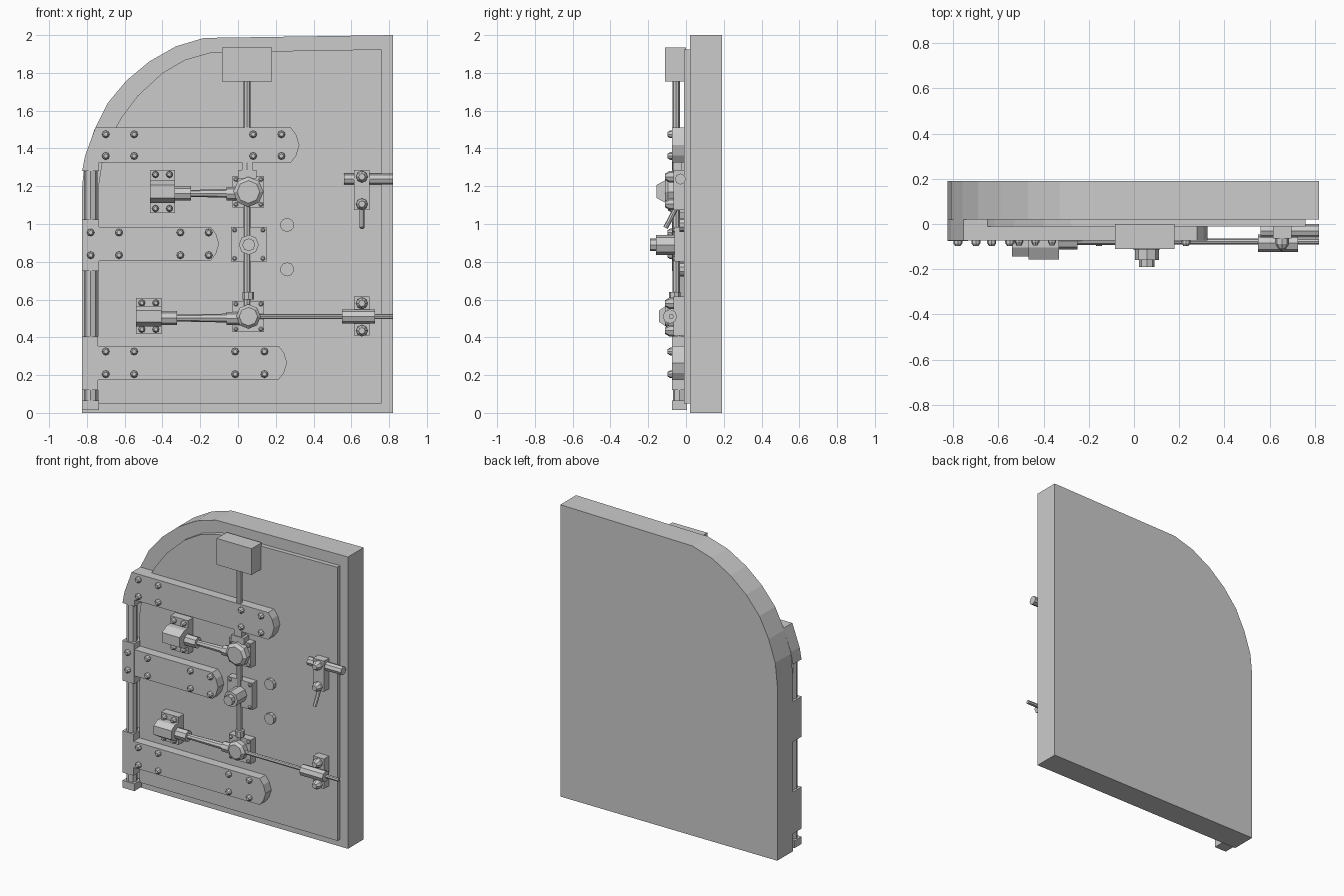
import bpy, bmesh, math
from mathutils import Vector


def prism(name, pts, a, b, axis='Y'):
    """Extrude a polygon: (x, z) points along Y, or (y, z) points along X."""
    bm = bmesh.new()
    at = (lambda p, d: (p[0], d, p[1])) if axis == 'Y' else (lambda p, d: (d, p[0], p[1]))
    lo = [bm.verts.new(at(p, a)) for p in pts]
    hi = [bm.verts.new(at(p, b)) for p in pts]
    bm.faces.new(lo)
    bm.faces.new(hi[::-1])
    for i in range(len(pts)):
        j = (i + 1) % len(pts)
        bm.faces.new((lo[i], hi[i], hi[j], lo[j]))
    bmesh.ops.recalc_face_normals(bm, faces=bm.faces)
    me = bpy.data.meshes.new(name)
    bm.to_mesh(me)
    bm.free()
    ob = bpy.data.objects.new(name, me)
    bpy.context.collection.objects.link(ob)
    return ob


def box(name, x0, x1, y0, y1, z0, z1):
    return prism(name, [(x0, z0), (x1, z0), (x1, z1), (x0, z1)], y0, y1)


def rod(name, p, q, r, r2=None, n=8):
    """Round bar from p to q, tapering from r to r2."""
    p, q = Vector(p), Vector(q)
    bm = bmesh.new()
    bmesh.ops.create_cone(bm, cap_ends=True, segments=n, radius1=r,
                          radius2=r if r2 is None else r2, depth=(q - p).length)
    bmesh.ops.rotate(bm, verts=bm.verts,
                     matrix=Vector((0, 0, 1)).rotation_difference(q - p).to_matrix())
    bmesh.ops.translate(bm, verts=bm.verts, vec=(p + q) / 2)
    me = bpy.data.meshes.new(name)
    bm.to_mesh(me)
    bm.free()
    ob = bpy.data.objects.new(name, me)
    bpy.context.collection.objects.link(ob)
    return ob


def rivet(x, z, y, r=0.02, h=0.025):
    rod("rivet", (x, y + 0.005, z), (x, y - h * 0.5, z), r)
    rod("rivet_cap", (x, y - h * 0.5, z), (x, y - h, z), r, r * 0.55)


# Door slab and raised inner panel
prism("door_slab", [(-0.825, 0), (0.82, 0), (0.82, 2), (-0.18, 1.985), (-0.33, 1.94),
      (-0.47, 1.86), (-0.59, 1.76), (-0.69, 1.64), (-0.76, 1.5), (-0.81, 1.35),
      (-0.825, 1.2)], 0.02, 0.19)
prism("inner_panel", [(-0.74, 0.05), (0.76, 0.05), (0.76, 1.925), (-0.14, 1.91),
      (-0.28, 1.87), (-0.4, 1.8), (-0.53, 1.68), (-0.62, 1.56), (-0.67, 1.47),
      (-0.72, 1.33), (-0.74, 1.2)], -0.01, 0.03)


# Hinge straps with rounded ends
def strap_end(x, z0, z1):
    h = z1 - z0
    return [(x - 0.045, z0), (x - 0.017, z0 + h * 0.2), (x, z0 + h / 2),
            (x - 0.017, z1 - h * 0.2), (x - 0.045, z1)]


prism("top_strap", [(-0.825, 1.28), (-0.735, 1.28), (-0.735, 1.325)]
      + strap_end(0.325, 1.325, 1.51) + [(-0.755, 1.51), (-0.81, 1.36)], -0.073, 0.02)
prism("middle_strap", [(-0.75, 0.805)] + strap_end(-0.1, 0.805, 0.985)
      + [(-0.75, 0.985)], -0.073, 0)
prism("bottom_strap", [(-0.75, 0.175)] + strap_end(0.26, 0.175, 0.355)
      + [(-0.75, 0.355)], -0.073, 0)
box("middle_knuckle", -0.825, -0.735, -0.075, 0.02, 0.75, 1.025)
box("bottom_knuckle", -0.825, -0.74, -0.075, 0.02, 0.12, 0.405)
box("hinge_foot", -0.825, -0.735, -0.073, 0.005, 0.015, 0.065)
rod("hinge_pin", (-0.78, -0.035, 0.03), (-0.78, -0.035, 1.3), 0.035)
for xs, zs in (((-0.7, -0.55, 0.08, 0.23), (1.36, 1.475)),
               ((-0.78, -0.63, -0.305, -0.155), (0.835, 0.955)),
               ((-0.7, -0.55, -0.015, 0.14), (0.205, 0.325))):
    for x in xs:
        for z in zs:
            rivet(x, z, -0.073)

# Upper latch box and vertical shaft
box("latch_box", -0.085, 0.18, -0.11, 0, 1.755, 1.935)
rod("vertical_shaft", (0.048, -0.052, 0.5), (0.048, -0.052, 1.78), 0.019)
box("shaft_collar", 0.0, 0.097, -0.075, -0.02, 1.24, 1.285)
box("shaft_collar_neck", 0.02, 0.077, -0.07, -0.025, 1.28, 1.33)


# Gear housings on the shaft
def corner_plate(name, cx, cz, hx, hz, y, bx, bz):
    box(name, cx - hx, cx + hx, y, 0, cz - hz, cz + hz)
    for sx in (-1, 1):
        for sz in (-1, 1):
            rivet(cx + sx * bx, cz + sz * bz, y, 0.012, 0.012)


for cz, r in ((1.17, 0.08), (0.51, 0.065)):
    corner_plate("gear_plate", 0.055, cz, 0.083, 0.083, -0.06, 0.066, 0.066)
    rod("gear_housing", (0.055, -0.05, cz), (0.055, -0.095, cz), r)
    rod("gear_cap", (0.055, -0.095, cz), (0.055, -0.112, cz), r, r * 0.75)
    rod("gear_socket", (-0.06, -0.065, cz - 0.01), (0.02, -0.065, cz - 0.01), 0.035)
rod("gear_collar", (0.055, -0.06, 0.6), (0.055, -0.06, 0.64), 0.03)
corner_plate("spindle_plate", 0.057, 0.893, 0.093, 0.092, -0.06, 0.075, 0.075)
rod("spindle_hub", (0.057, -0.05, 0.89), (0.057, -0.16, 0.89), 0.053)
rod("spindle_nut", (0.057, -0.155, 0.89), (0.057, -0.19, 0.89), 0.034)

# Left rod brackets
for cx, cz in ((-0.4, 1.172), (-0.472, 0.512)):
    hz = 0.115 if cz > 1 else 0.095
    box("arm_bracket", cx - 0.067, cx + 0.067, -0.065, 0, cz - hz, cz + hz)
    k, t = (0.062, -0.157) if cz > 1 else (0.055, -0.143)
    prism("arm_bracket_hump", [(-0.03, cz - k), (-0.105, cz - k), (t, cz - k * 0.55),
          (t, cz + k * 0.55), (-0.105, cz + k), (-0.03, cz + k)],
          cx - 0.067, cx + 0.067, 'X')
    for sx in (-1, 1):
        for sz in (-1, 1):
            rivet(cx + sx * 0.037, cz + sz * (hz - 0.025), -0.065, 0.018, 0.03)
    z = cz - 0.01
    rod("arm_sleeve", (cx, -0.075, z), (cx + 0.15, -0.075, z), 0.038)
    rod("arm_rod", (cx + 0.15, -0.075, z), (-0.03, -0.07, z), 0.018, 0.024)


# Right bolt guides
def guide(cz0, cz1, b0, b1):
    box("bolt_guide", 0.615, 0.697, -0.065, 0, cz0, cz1)
    for z in (b0, b1):
        rivet(0.656, z, -0.065, 0.031, 0.045)


guide(1.075, 1.285, 1.105, 1.25)
rod("upper_bolt", (0.56, -0.03, 1.238), (0.82, -0.03, 1.238), 0.029)
rod("release_handle", (0.656, -0.045, 1.1), (0.656, -0.108, 0.98), 0.013)
guide(0.41, 0.615, 0.435, 0.58)
rod("lower_sleeve", (0.55, -0.085, 0.51), (0.725, -0.085, 0.51), 0.038)
rod("lower_bolt", (0.1, -0.078, 0.51), (0.82, -0.078, 0.51), 0.013)

# Plugs
for z in (0.995, 0.76):
    rod("plug", (0.26, 0, z), (0.26, -0.035, z), 0.037, n=10)
